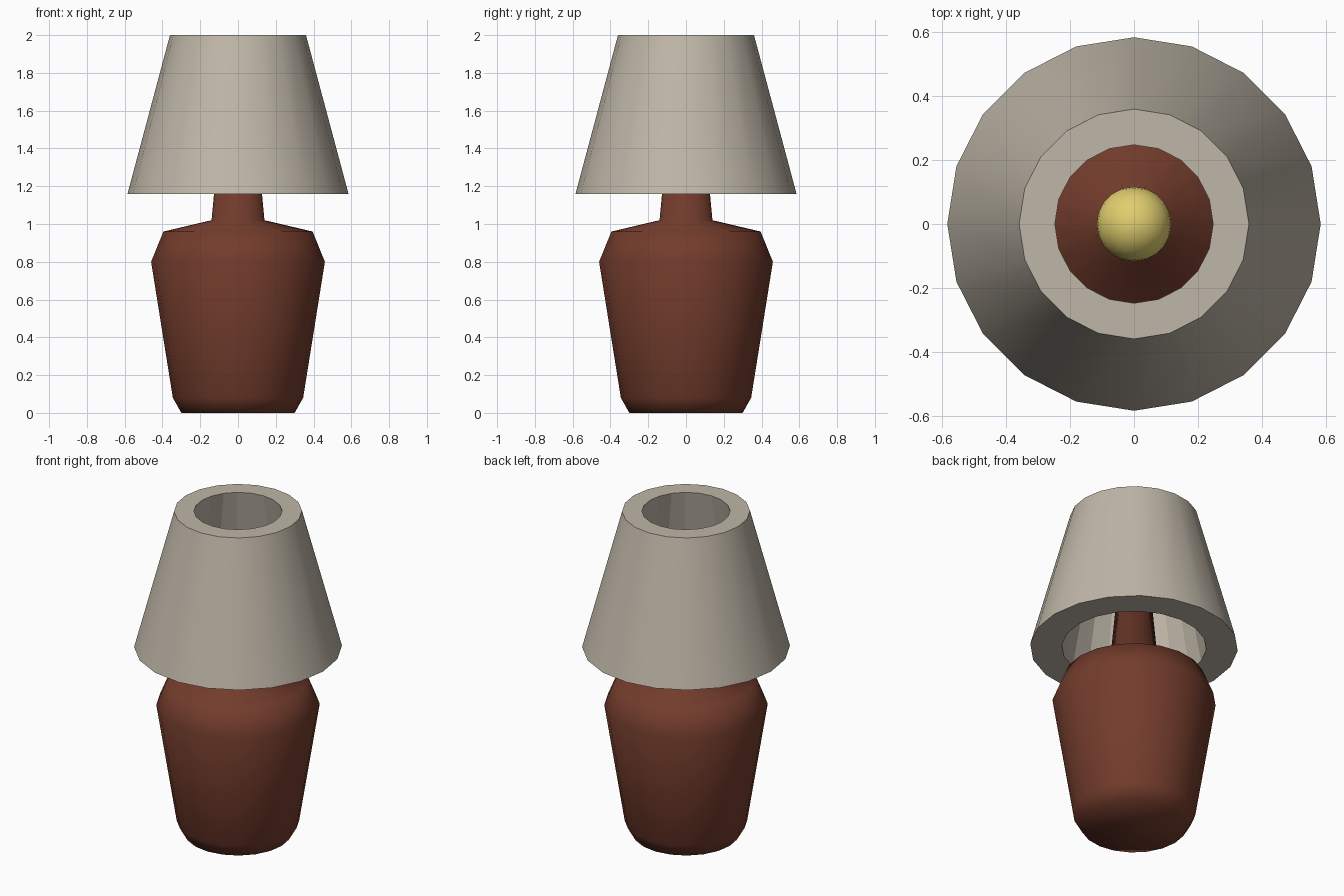
import bpy, bmesh, math

if "Cube" in bpy.data.objects:
    bpy.data.objects.remove(bpy.data.objects["Cube"])

SIDES = 20


def material(name, rgb):
    m = bpy.data.materials.new(name)
    m.diffuse_color = (*rgb, 1)
    m.use_nodes = True
    m.node_tree.nodes["Principled BSDF"].inputs["Base Color"].default_value = m.diffuse_color
    return m


def lathe(name, profile, mat, smooth, closed=False):
    """Spin (radius, z) points about z; open profiles get capped ends.
    smooth(i) tells whether the band after point i is smooth shaded."""
    bm = bmesh.new()
    rings = []
    for r, z in profile:
        rings.append([bm.verts.new((r * math.cos(2 * math.pi * k / SIDES),
                                    r * math.sin(2 * math.pi * k / SIDES), z))
                      for k in range(SIDES)])
    n = len(rings)
    for i in range(n if closed else n - 1):
        a, b = rings[i], rings[(i + 1) % n]
        for k in range(SIDES):
            j = (k + 1) % SIDES
            bm.faces.new((a[k], a[j], b[j], b[k])).smooth = smooth(i)
    if not closed:
        for ring in (rings[0][::-1], rings[-1]):
            bm.faces.new(ring).smooth = True
    bmesh.ops.recalc_face_normals(bm, faces=bm.faces)
    if closed:
        # crisp rims between the walls and the flat rings
        for e in bm.edges:
            if e.calc_face_angle(0) > math.radians(30):
                e.smooth = False
    me = bpy.data.meshes.new(name)
    bm.to_mesh(me)
    bm.free()
    me.materials.append(mat)
    ob = bpy.data.objects.new(name, me)
    bpy.context.collection.objects.link(ob)
    return ob


clay = material("clay", (0.17, 0.045, 0.025))
linen = material("linen", (0.52, 0.47, 0.39))
glow = material("bulb_yellow", (0.75, 0.62, 0.16))

# Lamp body with shoulder and neck
lathe("lamp_base",
      [(0.30, 0), (0.345, 0.08), (0.46, 0.80), (0.395, 0.96),
       (0.14, 1.02), (0.105, 1.40)],
      clay, lambda i: True)

# Thick hollow shade: smooth outside, faceted inside
lathe("lamp_shade",
      [(0.585, 1.16), (0.36, 2.0), (0.248, 2.0), (0.407, 1.16)],
      linen, lambda i: i == 0, closed=True)

# Bulb on top of the neck
bpy.ops.mesh.primitive_uv_sphere_add(segments=20, ring_count=12,
                                     radius=0.117, location=(0, 0, 1.48))
bulb = bpy.context.object
bulb.name = "bulb"
bulb.data.materials.append(glow)
bpy.ops.object.shade_smooth()
